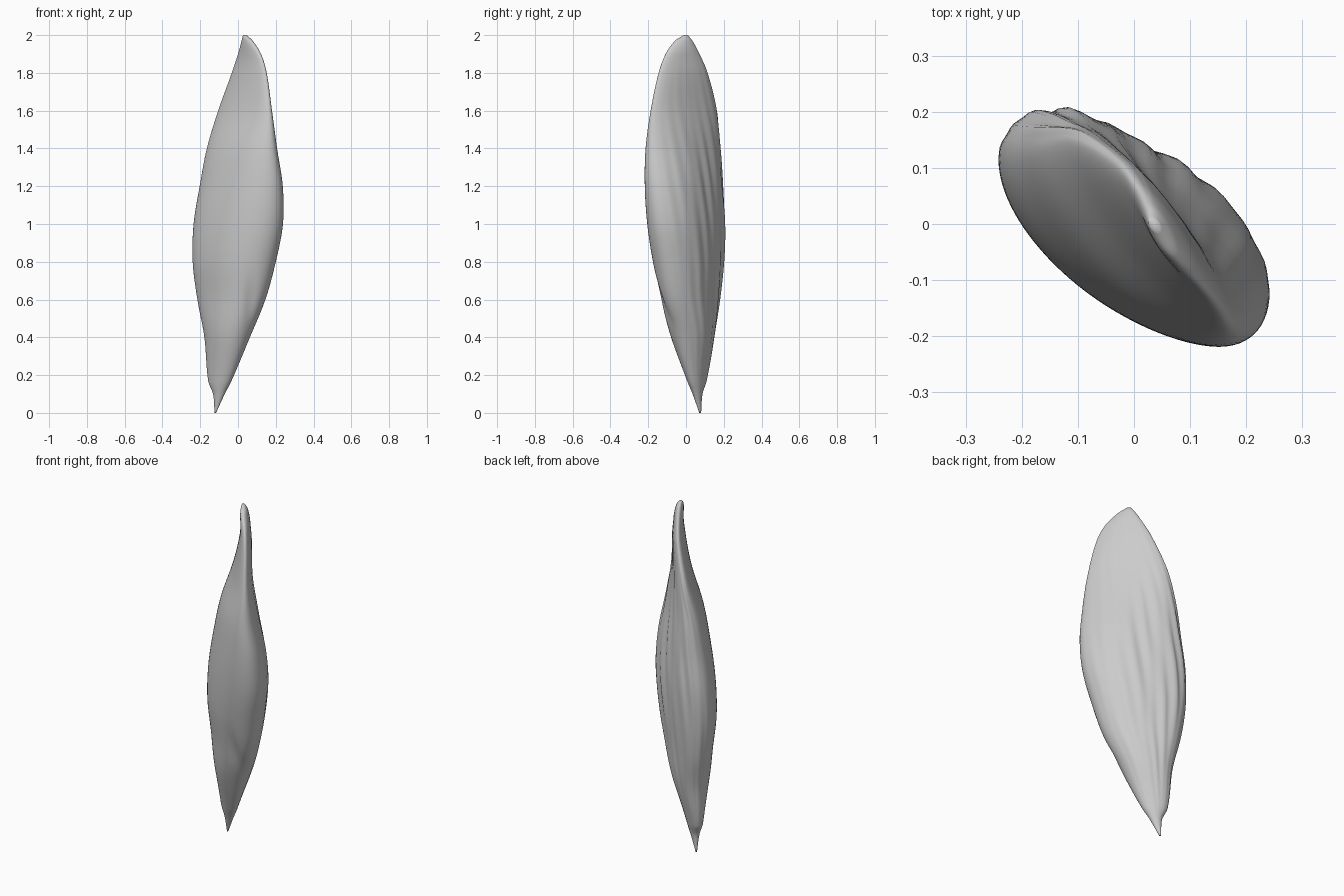
import bpy, bmesh, math

if "Cube" in bpy.data.objects:
    bpy.data.objects.remove(bpy.data.objects["Cube"])

# Sections: z, x min, x max, y min, y max, skew of the oval (-1 = thin diagonal blade)
ROWS = [
    (0.00, -0.124, -0.116, 0.070, 0.080, -0.30),
    (0.10, -0.132, -0.070, 0.035, 0.088, -0.30),
    (0.17, -0.158, -0.034, 0.006, 0.110, -0.45),
    (0.40, -0.178, 0.063, -0.077, 0.155, -0.34),
    (0.60, -0.215, 0.145, -0.130, 0.186, -0.48),
    (0.80, -0.240, 0.200, -0.172, 0.207, -0.50),
    (1.00, -0.235, 0.238, -0.202, 0.213, -0.55),
    (1.20, -0.203, 0.237, -0.216, 0.201, -0.62),
    (1.40, -0.165, 0.207, -0.213, 0.185, -0.73),
    (1.60, -0.105, 0.180, -0.187, 0.165, -0.87),
    (1.80, -0.033, 0.152, -0.145, 0.115, -0.89),
    (1.90, 0.000, 0.122, -0.108, 0.072, -0.86),
    (1.97, 0.019, 0.078, -0.058, 0.034, -0.68),
    (2.00, 0.026, 0.046, -0.012, 0.010, -0.40),
]
SIDES, STEPS = 96, 8


def spline(p0, p1, p2, p3, t):
    """Smooth interpolation with slopes fitted to uneven section spacing."""
    h = p2[0] - p1[0]
    out = [p1[0] + h * t]
    for i in range(1, 6):
        m1 = (p2[i] - p0[i]) / (p2[0] - p0[0]) * h
        m2 = (p3[i] - p1[i]) / (p3[0] - p1[0]) * h
        out.append((2*t**3 - 3*t**2 + 1) * p1[i] + (t**3 - 2*t**2 + t) * m1
                   + (3*t**2 - 2*t**3) * p2[i] + (t**3 - t**2) * m2)
    return out


def bump(value, centre, width):
    return math.exp(-((value - centre) / width)**2)


def section(row):
    z, x0, x1, y0, y1, k = row
    k = max(-0.95, k)
    cx, cy = (x0 + x1) / 2, (y0 + y1) / 2
    hx, hy = (x1 - x0) / 2, (y1 - y0) / 2
    fade = math.sin(math.pi * min(z, 2) / 2)
    pts = []
    for i in range(SIDES):
        a = 2 * math.pi * i / SIDES - math.pi
        c, s = math.cos(a), math.sin(a)
        # Flattened back face with lengthwise fibrous grooves, fuller front face
        wave = 0.5 + 0.5 * math.cos(17 * a + 2.2 * z) * math.cos(3 * a - 3.5 * z)
        r = 1 - 0.07 * max(0.0, s) * fade * wave
        r += fade * (0.04 * bump(a, -1.6, 0.6) - 0.12 * bump(a, 1.45, 0.5))
        x = cx + hx * r * c
        y = cy + hy * r * (k * c + math.sqrt(1 - k * k) * s)
        # Small fold low on the front
        if s < 0:
            y += 0.012 * bump(x, 0.065, 0.03) * bump(z, 0.58, 0.12)
        pts.append((x, y, z))
    return pts


# Fibrous spindle body lofted through the sections
rows = []
for i in range(len(ROWS) - 1):
    near = [ROWS[min(max(i + d, 0), len(ROWS) - 1)] for d in (-1, 0, 1, 2)]
    rows += [spline(*near, j / STEPS) for j in range(STEPS)]
rows.append(ROWS[-1])

bm = bmesh.new()
rings = [[bm.verts.new(p) for p in section(r)] for r in rows]
for a, b in zip(rings, rings[1:]):
    for i in range(SIDES):
        j = (i + 1) % SIDES
        bm.faces.new((a[i], a[j], b[j], b[i]))
bm.faces.new(rings[0][::-1])
bm.faces.new(rings[-1])
bmesh.ops.recalc_face_normals(bm, faces=bm.faces)
mesh = bpy.data.meshes.new("spindle_body")
bm.to_mesh(mesh)
bm.free()
mesh.shade_smooth()
obj = bpy.data.objects.new("spindle_body", mesh)
bpy.context.collection.objects.link(obj)
